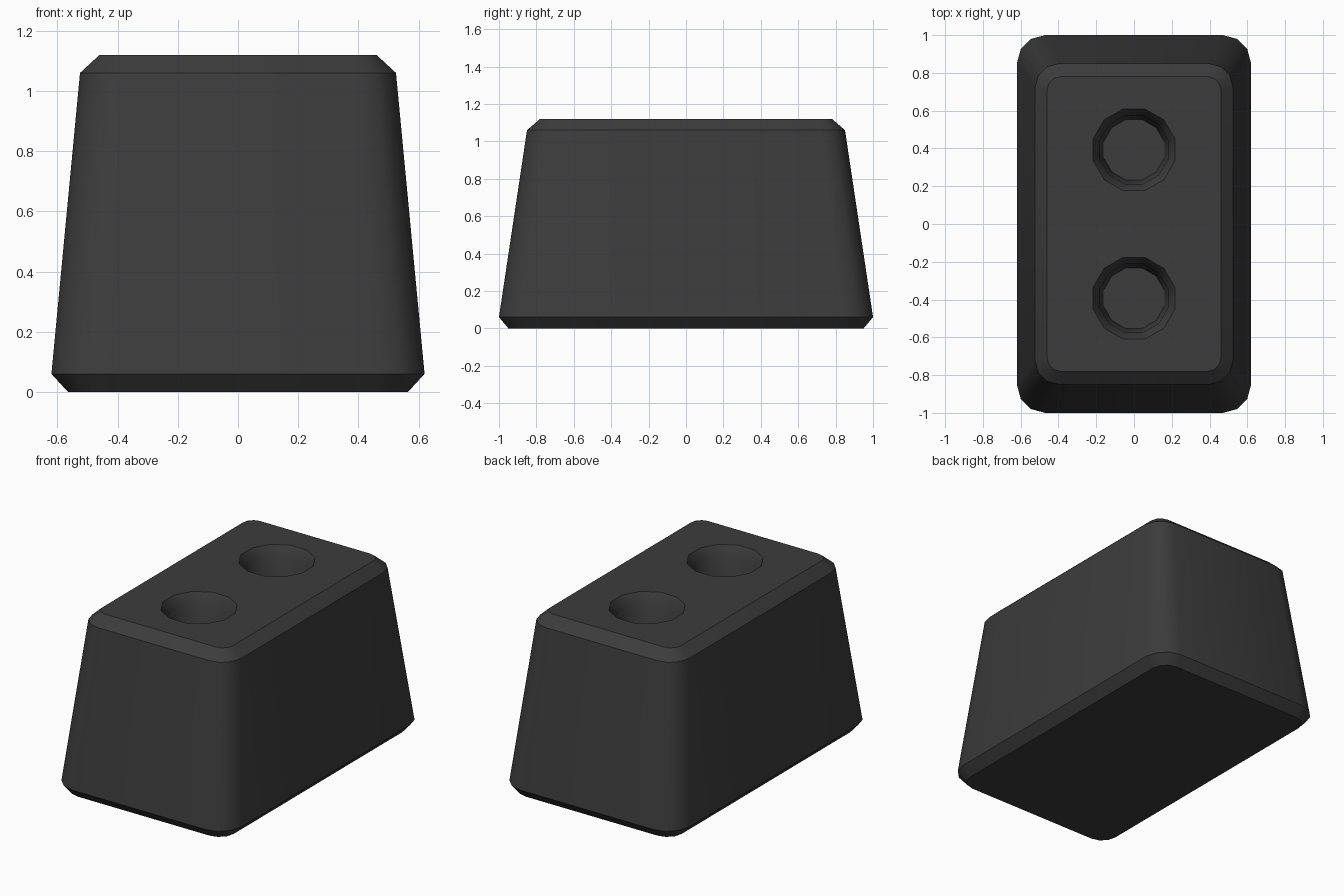
import bpy, bmesh
from math import sin, cos, pi

if "Cube" in bpy.data.objects:
    bpy.data.objects.remove(bpy.data.objects["Cube"])


def rounded_rect(hx, hy, r, z, seg=3):
    pts = []
    for i, (sx, sy) in enumerate([(1, 1), (-1, 1), (-1, -1), (1, -1)]):
        for k in range(seg + 1):
            a = (i + k / seg) * pi / 2
            pts.append((sx * (hx - r) + r * cos(a), sy * (hy - r) + r * sin(a), z))
    return pts


def circle(cy, r, z, n=12):
    return [(r * cos((k + 0.5) * 2 * pi / n), cy + r * sin((k + 0.5) * 2 * pi / n), z)
            for k in range(n)]


def loft(name, rings):
    bm = bmesh.new()
    loops = [[bm.verts.new(p) for p in ring] for ring in rings]
    n = len(loops[0])
    for a, b in zip(loops, loops[1:]):
        for i in range(n):
            j = (i + 1) % n
            bm.faces.new((a[i], a[j], b[j], b[i]))
    bm.faces.new(loops[0][::-1])
    bm.faces.new(loops[-1])
    mesh = bpy.data.meshes.new(name)
    bm.to_mesh(mesh)
    bm.free()
    ob = bpy.data.objects.new(name, mesh)
    bpy.context.collection.objects.link(ob)
    return ob


# Tapered block with chamfered top and bottom edges
block = loft("tapered_block", [
    rounded_rect(0.565, 0.95, 0.10, 0.0),
    rounded_rect(0.62, 1.0, 0.15, 0.06),
    rounded_rect(0.525, 0.85, 0.13, 1.06),
    rounded_rect(0.46, 0.78, 0.07, 1.12),
])
bpy.context.view_layer.objects.active = block
block.select_set(True)

# Two chamfered blind holes in the top
for cy in (-0.393, 0.393):
    cutter = loft("hole_cutter", [
        circle(cy, 0.166, 0.70),
        circle(cy, 0.187, 1.06),
        circle(cy, 0.224, 1.12),
        circle(cy, 0.224, 1.20),
    ])
    cutter.hide_render = True
    mod = block.modifiers.new("hole", 'BOOLEAN')
    mod.operation = 'DIFFERENCE'
    mod.solver = 'EXACT'
    mod.object = cutter
    bpy.ops.object.modifier_apply(modifier=mod.name)
    bpy.data.objects.remove(cutter)

# Smooth corners, sharp chamfers
bpy.ops.object.shade_smooth_by_angle(angle=0.6)

# Dark rubber colour
mat = bpy.data.materials.new("dark_rubber")
mat.diffuse_color = (0.045, 0.045, 0.045, 1)
mat.use_nodes = True
mat.node_tree.nodes["Principled BSDF"].inputs["Base Color"].default_value = mat.diffuse_color
block.data.materials.clear()
block.data.materials.append(mat)
